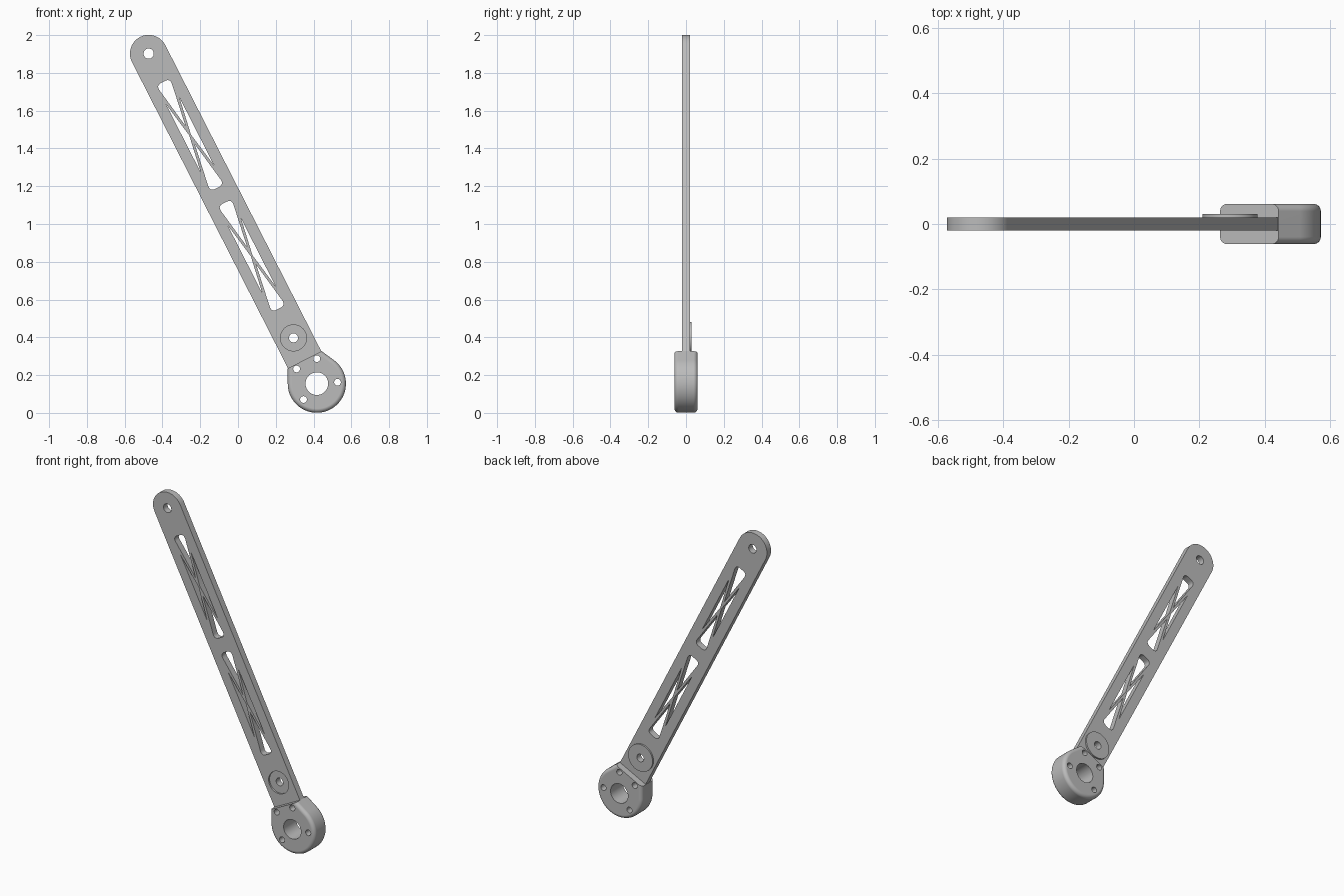
import bpy, bmesh
from math import cos, sin, pi, radians
from mathutils import Matrix, Vector

cube = bpy.data.objects.get("Cube")
if cube:
    bpy.data.objects.remove(cube)

# Arm frame: local x runs from the tip to the hub, local z faces the front
along = Vector((0.454, 0, -0.891)).normalized()
front = Vector((0, -1, 0))
across = front.cross(along)
FRAME = Matrix((along, across, front)).transposed().to_4x4()
FRAME.translation = (-0.473, 0, 1.902)

HUB_X, HUB_R, HUB_HALF = 1.961, 0.154, 0.0615
ARM_HALF, ARM_W = 0.02, 0.099
BOSS_X = 1.689
FLAT_X = HUB_X - 0.142

grey = bpy.data.materials.new("plain grey")
grey.use_nodes = True
grey.diffuse_color = (0.5, 0.5, 0.5, 1)
grey.node_tree.nodes["Principled BSDF"].inputs["Base Color"].default_value = (0.5, 0.5, 0.5, 1)


def arc(x, y, r, start=0, end=2 * pi, n=48):
    return [(x + r * cos(start + (end - start) * i / n),
             y + r * sin(start + (end - start) * i / n)) for i in range(n + 1)]


def circle(x, y, r, n=48):
    return arc(x, y, r, n=n)[:-1]


def rounded(points, radii, n=8):
    """Polygon whose corners are softened by short quadratic curves."""
    out = []
    for i, (p, r) in enumerate(zip(points, radii)):
        p = Vector(p)
        if not r:
            out.append(p)
            continue
        a = p + (Vector(points[i - 1]) - p).normalized() * r
        b = p + (Vector(points[(i + 1) % len(points)]) - p).normalized() * r
        for k in range(n + 1):
            t = k / n
            out.append(a * (1 - t) ** 2 + p * 2 * t * (1 - t) + b * t * t)
    return out


def prism(name, outlines, low, high, rim=0, trim=None):
    """Extrude outlines from low to high; optionally round the rims and trim flat."""
    bm = bmesh.new()
    for outline in outlines:
        face = bm.faces.new([bm.verts.new((p[0], p[1], low)) for p in outline])
        new = bmesh.ops.extrude_face_region(bm, geom=[face])["geom"]
        verts = [v for v in new if isinstance(v, bmesh.types.BMVert)]
        bmesh.ops.translate(bm, verts=verts, vec=(0, 0, high - low))
    bmesh.ops.recalc_face_normals(bm, faces=bm.faces)
    if rim:
        edges = [e for e in bm.edges if abs(e.verts[0].co.z - e.verts[1].co.z) < 1e-5]
        bmesh.ops.bevel(bm, geom=edges, offset=rim, segments=6, profile=0.5, affect="EDGES")
    if trim is not None:
        geom = bm.verts[:] + bm.edges[:] + bm.faces[:]
        cut_edges = bmesh.ops.bisect_plane(bm, geom=geom, plane_co=(trim, 0, 0),
                                           plane_no=(-1, 0, 0), clear_outer=True)["geom_cut"]
        bmesh.ops.contextual_create(bm, geom=[e for e in cut_edges
                                              if isinstance(e, bmesh.types.BMEdge)])
        bmesh.ops.recalc_face_normals(bm, faces=bm.faces)
    mesh = bpy.data.meshes.new(name)
    bm.to_mesh(mesh)
    bm.free()
    mesh.materials.append(grey)
    obj = bpy.data.objects.new(name, mesh)
    obj.matrix_world = FRAME
    bpy.context.collection.objects.link(obj)
    return obj


def activate(obj):
    bpy.ops.object.select_all(action="DESELECT")
    obj.select_set(True)
    bpy.context.view_layer.objects.active = obj


def cut(target, outlines, low=-0.2, high=0.2):
    cutter = prism("cutter", outlines, low, high)
    mod = target.modifiers.new("cut", "BOOLEAN")
    mod.operation, mod.solver, mod.object = "DIFFERENCE", "EXACT", cutter
    activate(target)
    bpy.ops.object.modifier_apply(modifier=mod.name)
    bpy.data.objects.remove(cutter)


def finish(obj):
    activate(obj)
    bpy.ops.object.shade_smooth_by_angle(angle=radians(30))
    mod = obj.modifiers.new("even shading", "WEIGHTED_NORMAL")
    mod.keep_sharp = True


def truss_window(mid):
    """Four triangles that leave a thin crossed brace between them."""
    holes = []
    for s in (-1, 1):
        holes.append(rounded([(mid + s * 0.315, -0.042), (mid + s * 0.315, 0.042),
                              (mid + s * 0.053, 0)], (0.032, 0.032, 0)))
        holes.append([(mid - 0.204, s * 0.04), (mid + 0.204, s * 0.04), (mid, s * 0.005)])
    return holes


# Flat arm with a round tip, two braced windows, tip hole and pivot hole
arm = prism("arm", [arc(0, 0, ARM_W, pi / 2, 3 * pi / 2) +
                    [(FLAT_X + 0.003, -ARM_W), (FLAT_X + 0.003, ARM_W)]],
            -ARM_HALF, ARM_HALF)
pivot_hole = circle(BOSS_X, 0, 0.024, 32)
cut(arm, truss_window(0.483) + truss_window(1.201) + [circle(0, 0, 0.027, 32), pivot_hole])

# Shallow round seat on the front, raised disc on the back
cut(arm, [circle(BOSS_X, 0, 0.069)], 0.01, 0.1)
boss = prism("pivot_boss", [circle(BOSS_X, 0, 0.084)], -0.03, -0.015)
cut(boss, [pivot_hole])

# Thick hub with rounded rims, trimmed flat where the arm enters
side = radians(117)
neck = [(HUB_X - 0.2, 0.071), (HUB_X - 0.2, -0.071)]
hub = prism("hub", [arc(HUB_X, 0, HUB_R, -side, side, 64) + neck],
            -HUB_HALF, HUB_HALF, rim=0.022, trim=FLAT_X)
bolts = [circle(HUB_X + x, s * y, 0.018, 24)
         for x, y in ((-0.118, 0.06), (0.043, 0.101)) for s in (-1, 1)]
cut(hub, bolts + [circle(HUB_X, 0, 0.06)])

for part in (arm, boss, hub):
    finish(part)
